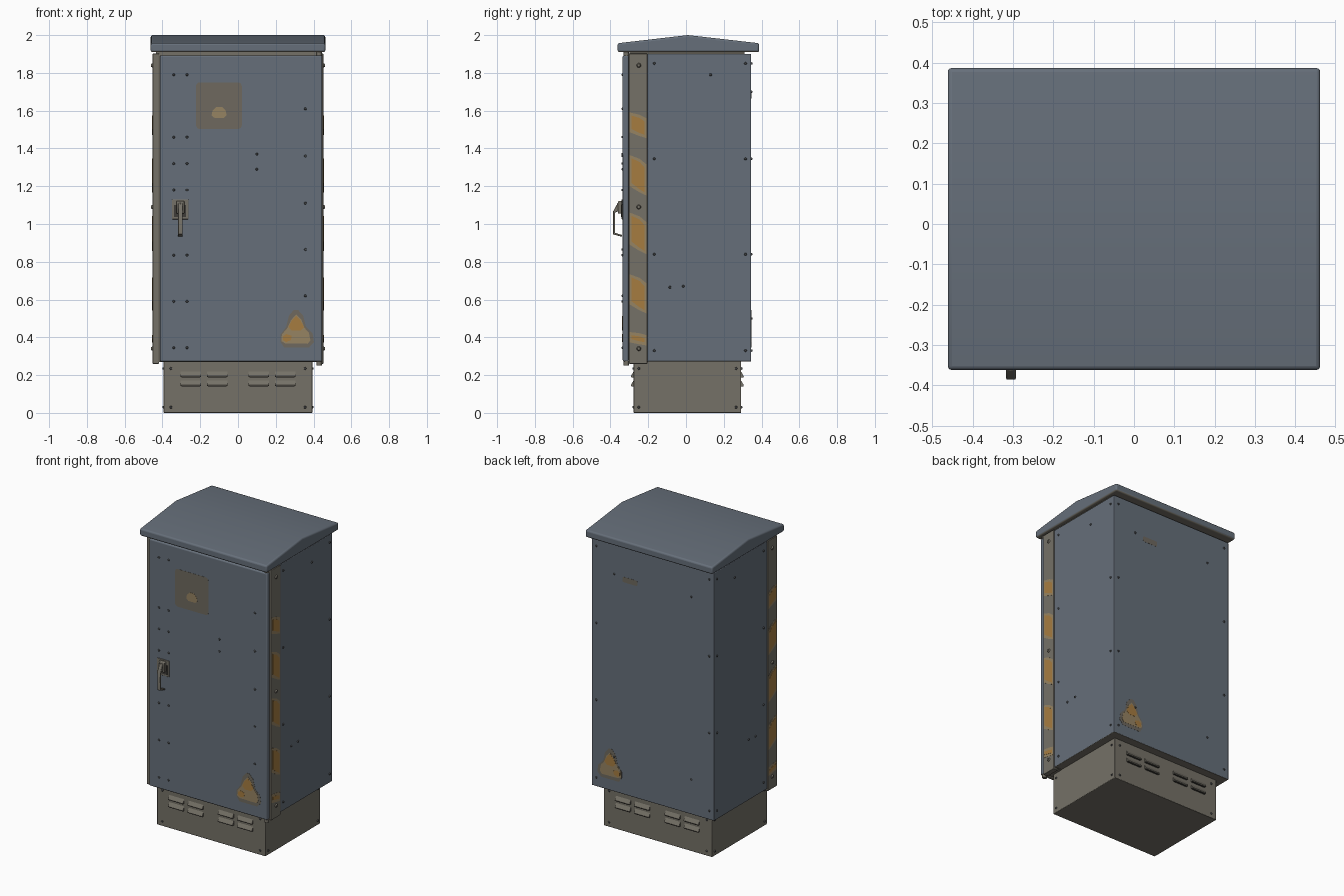
import bpy, bmesh, math
from mathutils import Vector, Matrix

if "Cube" in bpy.data.objects:
    bpy.data.objects.remove(bpy.data.objects["Cube"])


def mat(name, rgb):
    m = bpy.data.materials.new(name)
    lin = [((c / 255 + 0.055) / 1.055) ** 2.4 for c in rgb]
    m.diffuse_color = (*lin, 1)
    m.use_nodes = True
    m.node_tree.nodes["Principled BSDF"].inputs["Base Color"].default_value = m.diffuse_color
    return m


BLUE = mat("blue_grey_paint", (102, 111, 122))
GREY = mat("bare_metal", (117, 113, 103))
DARK = mat("bolt_metal", (80, 82, 84))
STAIN = mat("faded_stain", (110, 105, 95))
TAN = mat("light_rust", (150, 131, 98))
RUST = mat("orange_rust", (166, 124, 64))
SLOT = mat("dark_gap", (62, 60, 56))


def finish(name, bm, mats, bevel=0, segs=3):
    bmesh.ops.recalc_face_normals(bm, faces=bm.faces)
    me = bpy.data.meshes.new(name)
    bm.to_mesh(me)
    bm.free()
    for m in mats:
        me.materials.append(m)
    ob = bpy.data.objects.new(name, me)
    bpy.context.collection.objects.link(ob)
    if bevel:
        b = ob.modifiers.new("bevel", 'BEVEL')
        b.width, b.segments = bevel, segs
        b.limit_method, b.angle_limit = 'ANGLE', math.radians(35)
        bpy.context.view_layer.objects.active = ob
        ob.select_set(True)
        bpy.ops.object.shade_smooth_by_angle(angle=math.radians(35))
        ob.select_set(False)
    return ob


def add_box(bm, x0, x1, y0, y1, z0, z1):
    M = Matrix.Translation(((x0 + x1) / 2, (y0 + y1) / 2, (z0 + z1) / 2)) @ \
        Matrix.Diagonal((x1 - x0, y1 - y0, z1 - z0, 1))
    bmesh.ops.create_cube(bm, size=1, matrix=M)


def box(name, dims, m, bevel=0, under=None):
    bm = bmesh.new()
    add_box(bm, *dims)
    if under:
        bm.normal_update()
        for f in bm.faces:
            f.material_index = int(f.normal.z < -0.9)
    return finish(name, bm, [m, under] if under else [m], bevel)


def add_prism(bm, pts, place, depth):
    """Outline pts (u, v) placed in 3D by place() and pushed out by depth."""
    f = bm.faces.new([bm.verts.new(place(u, v)) for u, v in pts])
    ext = bmesh.ops.extrude_face_region(bm, geom=[f])
    vs = [g for g in ext["geom"] if isinstance(g, bmesh.types.BMVert)]
    bmesh.ops.translate(bm, verts=vs, vec=depth)


FRONT = (lambda u, v: (u, -0.335, v), Vector((0, -1, 0)))
BACK = (lambda u, v: (u, 0.345, v), Vector((0, 1, 0)))
RIGHT = (lambda u, v: (0.452, u, v), Vector((1, 0, 0)))
LEFT = (lambda u, v: (-0.452, u, v), Vector((-1, 0, 0)))


def patch(name, side, pts, m, t):
    bm = bmesh.new()
    add_prism(bm, pts, side[0], side[1] * t)
    return finish(name, bm, [m])


def bolts(name, places, normal, r=0.007, h=0.006, m=DARK):
    bm = bmesh.new()
    n = Vector(normal)
    R = n.to_track_quat('Z', 'Y').to_matrix().to_4x4()
    for p in places:
        M = Matrix.Translation(Vector(p) + n * h / 2) @ R
        bmesh.ops.create_cone(bm, cap_ends=True, segments=10, radius1=r,
                              radius2=r * 0.65, depth=h, matrix=M)
    return finish(name, bm, [m])


# Main shell, front frame, neck and door
box("cabinet_body", (-0.445, 0.445, -0.21, 0.345, 0.272, 1.9), BLUE, 0.004, GREY)
box("front_frame", (-0.44, 0.44, -0.3, -0.2, 0.27, 1.9), GREY)
for s, n in ((-1, "left"), (1, "right")):
    a, b = sorted((s * 0.418, s * 0.452))
    box(n + "_frame_strip", (a, b, -0.302, -0.205, 0.26, 1.902), GREY, 0.003)
box("roof_neck", (-0.435, 0.435, -0.3, 0.31, 1.89, 1.915), GREY)
box("door", (-0.413, 0.446, -0.335, -0.304, 0.272, 1.893), BLUE, 0.008, GREY)
box("door_seal", (-0.405, 0.438, -0.31, -0.298, 0.278, 1.887), SLOT)
for z in (0.252, 1.888):
    bm = bmesh.new()
    bmesh.ops.create_cone(bm, cap_ends=True, segments=16, radius1=0.014, radius2=0.014,
                          depth=0.024, matrix=Matrix.Translation((0.43, -0.316, z + 0.012)))
    finish("hinge_pin", bm, [GREY])

# Gabled roof with soft edges
bm = bmesh.new()
profile = [(-0.362, 1.91), (0.387, 1.91), (0.387, 1.957), (0.01, 2.0), (-0.362, 1.957)]
add_prism(bm, profile, lambda u, v: (-0.462, u, v), Vector((0.924, 0, 0)))
bm.normal_update()
bmesh.ops.recalc_face_normals(bm, faces=bm.faces)
for f in bm.faces:
    f.material_index = int(f.normal.z < -0.9)
finish("roof", bm, [BLUE, GREY], 0.01)

# Plinth with louvres front and back
box("plinth", (-0.394, 0.394, -0.278, 0.292, 0, 0.275), GREY, 0.004)
bm = bmesh.new()
gaps = bmesh.new()
for y, d in ((-0.278, -1), (0.292, 1)):
    for cx in (-0.25, -0.11, 0.11, 0.25):
        for z in (0.19, 0.143):
            tri = [(y, z + 0.028), (y + d * 0.014, z + 0.004), (y + d * 0.012, z), (y, z)]
            add_prism(bm, tri, lambda u, v: (cx - 0.054, u, v), Vector((0.108, 0, 0)))
            add_box(gaps, cx - 0.05, cx + 0.05, y - 0.001, y + d * 0.011 + 0.001, z - 0.002, z + 0.001)
finish("louvres", bm, [GREY])
finish("louvre_gaps", gaps, [SLOT])

# Handle: backing plate, lock body and bent lever
hx = -0.305
box("handle_plate", (-0.35, -0.262, -0.341, -0.334, 1.025, 1.13), GREY, 0.003)
box("handle_recess", (-0.338, -0.274, -0.343, -0.34, 1.037, 1.1), SLOT)
box("handle_lock", (hx - 0.021, hx + 0.021, -0.36, -0.335, 1.055, 1.122), GREY, 0.005)
bm = bmesh.new()
lever = [(-0.345, 1.11), (-0.362, 1.11), (-0.386, 1.066), (-0.386, 0.945), (-0.338, 0.932),
         (-0.338, 0.942), (-0.376, 0.953), (-0.376, 1.06), (-0.345, 1.075)]
add_prism(bm, lever, lambda u, v: (hx - 0.012, u, v), Vector((0.024, 0, 0)))
finish("handle_lever", bm, [GREY], 0.003, 2)
bolts("lock_cylinder", [(hx, -0.36, 1.1)], (0, -1, 0), 0.011, 0.005, GREY)

# Bolts on the door, sides, back, frame and plinth
rows = (1.79, 1.46, 1.32, 1.18, 0.835, 0.59, 0.345)
door = [(x, -0.335, z) for x in (-0.34, -0.27) for z in rows]
door += [(0.357, -0.335, z) for z in (1.61, 1.36, 1.11, 0.865, 0.62)]
door += [(0.1, -0.335, z) for z in (1.37, 1.29)]
bolts("door_bolts", door, (0, -1, 0))
heights = (1.85, 1.345, 0.84, 0.33)
for s, n in ((-1, "left"), (1, "right")):
    side = [(s * 0.445, y, z) for y in (-0.168, 0.315) for z in heights]
    side += [(s * 0.445, y, z) for y, z in ((0.13, 1.79), (-0.085, 0.665), (-0.015, 0.67))]
    bolts(n + "_side_bolts", side, (s, 0, 0))
    bolts(n + "_frame_bolts", [(s * 0.452, -0.25, z) for z in (1.84, 1.09, 0.34)], (s, 0, 0), 0.012, 0.008, GREY)
    bolts(n + "_plinth_bolts", [(s * 0.394, y, z) for y in (-0.25, 0.265) for z in (0.03, 0.235)], (s, 0, 0))
back = [(x, 0.345, z) for x in (-0.41, 0.41) for z in heights]
back += [(x, 0.345, z) for x in (-0.28, 0.28) for z in (1.7, 0.5)]
bolts("back_bolts", back, (0, 1, 0))
for y, d in ((-0.278, -1), (0.292, 1)):
    bolts("plinth_end_bolts", [(x, y, z) for x in (-0.355, 0.355) for z in (0.03, 0.235)], (0, d, 0))


# Worn stains: rounded square on the door, triangles front and back
def rounded(x0, x1, z0, z1, r, n=4):
    pts = []
    for k, (cx, cz) in enumerate(((x1 - r, z1 - r), (x0 + r, z1 - r), (x0 + r, z0 + r), (x1 - r, z0 + r))):
        for i in range(n + 1):
            a = math.pi / 2 * (k + i / n)
            pts.append((cx + r * math.cos(a), cz + r * math.sin(a)))
    return pts


patch("door_stain", FRONT, rounded(-0.222, 0.02, 1.503, 1.75, 0.02), STAIN, 0.001)
patch("door_stain_core", FRONT, [(-0.14, 1.575), (-0.125, 1.562), (-0.075, 1.562), (-0.06, 1.575), (-0.065, 1.6),
                                 (-0.085, 1.62), (-0.115, 1.62), (-0.135, 1.6)], TAN, 0.002)
tri_outer = [(0.225, 0.375), (0.245, 0.345), (0.375, 0.345), (0.402, 0.375), (0.395, 0.42), (0.36, 0.455),
             (0.345, 0.515), (0.318, 0.545), (0.295, 0.545), (0.27, 0.515), (0.255, 0.455), (0.225, 0.415)]
tri_mid = [(0.23, 0.38), (0.25, 0.368), (0.37, 0.366), (0.383, 0.385), (0.375, 0.425), (0.352, 0.45),
           (0.335, 0.495), (0.308, 0.522), (0.28, 0.49), (0.262, 0.45), (0.232, 0.415)]
tri_core = [(0.268, 0.455), (0.285, 0.435), (0.33, 0.435), (0.35, 0.455), (0.33, 0.49), (0.308, 0.512), (0.285, 0.49)]
tri_spot = [(0.238, 0.385), (0.255, 0.375), (0.28, 0.385), (0.285, 0.408), (0.255, 0.418), (0.238, 0.405)]
for n, side in (("front", FRONT), ("back", BACK)):
    for part, pts, m, t in (("halo", tri_outer, STAIN, 0.001), ("rim", tri_mid, TAN, 0.002),
                            ("core", tri_core, RUST, 0.003), ("spot", tri_spot, RUST, 0.003)):
        patch(n + "_triangle_" + part, side, pts, m, t)
patch("back_stain", BACK, rounded(0.11, 0.22, 1.665, 1.7, 0.012), STAIN, 0.001)

# Slanted rust bands down both frame strips
for n, side in (("left", LEFT), ("right", RIGHT)):
    for z0, z1 in ((1.47, 1.575), (1.175, 1.34), (0.865, 1.035), (0.55, 0.71), (0.365, 0.42)):
        for part, g, m, t in (("rim", 0.0, TAN, 0.001), ("core", 0.017, RUST, 0.002)):
            a, b, k = -0.298 + g * 0.6, -0.209 - g * 0.6, (z1 - z0) * 0.15
            pts = [(a, z0 + k + g), (-0.25, z0 - k * 0.2 + g), (b, z0 - k + g),
                   (b, z1 - k - g), (-0.245, z1 + k * 0.2 - g), (a, z1 + k - g)]
            patch(n + "_rust_" + part, side, pts, m, t)
